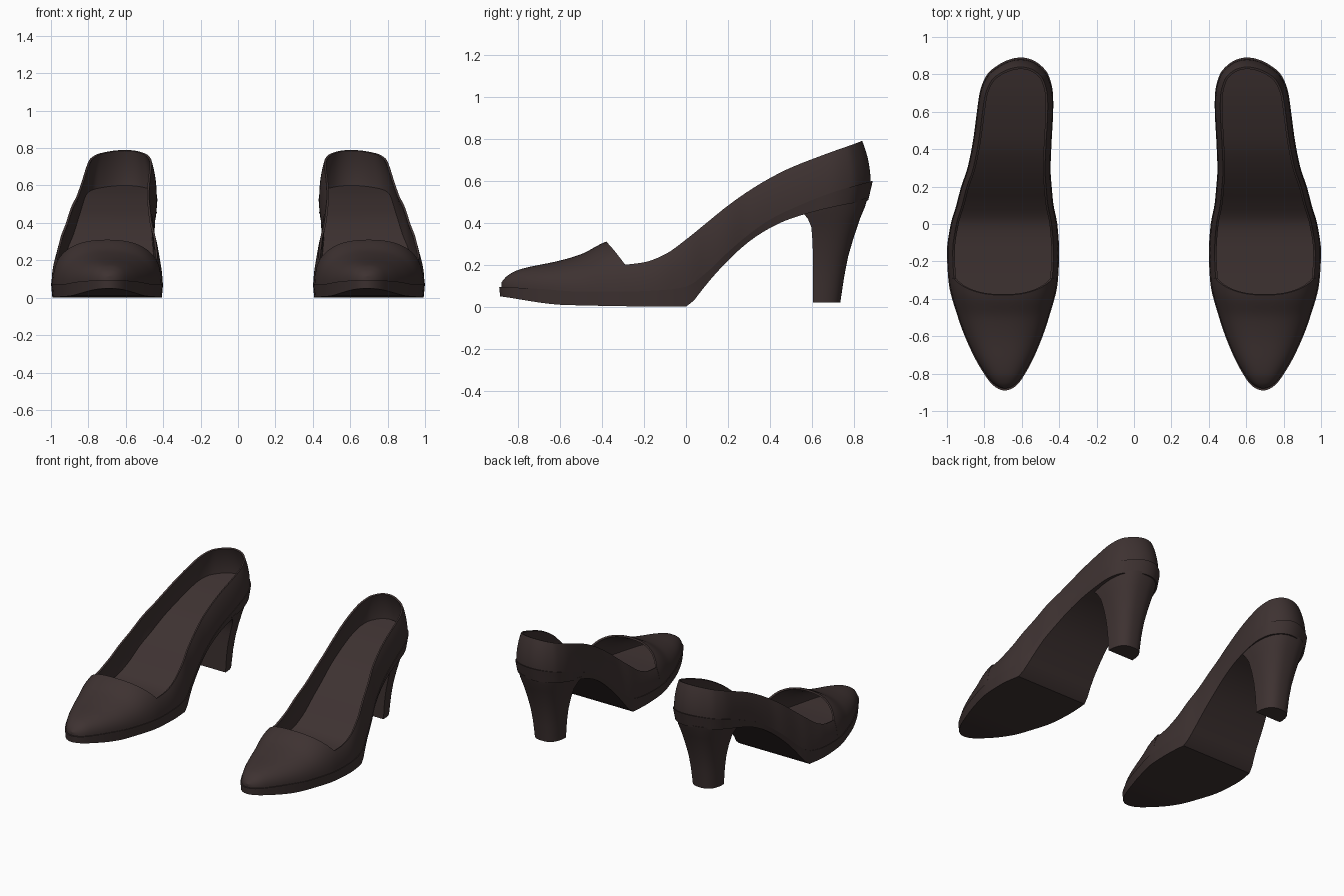
import bpy, bmesh, math

cube = bpy.data.objects.get("Cube")
if cube:
    bpy.data.objects.remove(cube)

# Single leather colour
leather = bpy.data.materials.new("dark brown leather")
leather.use_nodes = True
brown = (0.048, 0.032, 0.031, 1)
leather.diffuse_color = brown
bsdf = leather.node_tree.nodes["Principled BSDF"]
bsdf.inputs["Base Color"].default_value = brown
bsdf.inputs["Roughness"].default_value = 0.6

TIP = 0.89


def turn(y):
    """Angle along the shoe: toe is zero, back is pi."""
    return math.acos(max(-1, min(1, -y / TIP)))


def along(angle):
    return -TIP * math.cos(angle)


def curve(points, key=lambda y: y):
    """Smooth interpolation through points without overshoot."""
    xs = [key(p[0]) for p in points]
    ys = [p[1] for p in points]
    d = [(b - a) / (q - p) for a, b, p, q in zip(ys, ys[1:], xs, xs[1:])]
    m = [d[0]] + [2 * a * b / (a + b) if a * b > 0 else 0 for a, b in zip(d, d[1:])] + [d[-1]]

    def value(y):
        x = max(xs[0], min(xs[-1], key(y)))
        i = max(k for k in range(len(d)) if xs[k] <= x)
        w = xs[i + 1] - xs[i]
        t = (x - xs[i]) / w
        u = 1 - t
        return (ys[i] * (1 + 2 * t) * u * u + m[i] * w * t * u * u
                + ys[i + 1] * (3 - 2 * t) * t * t - m[i + 1] * w * t * t * u)
    return value


# Plan outline: centre line and half width
centre = curve([(-TIP, .69), (-.5, .698), (-.15, .70), (0, .695), (.1, .69), (.2, .682),
                (.3, .668), (.45, .65), (.6, .636), (.8, .622), (TIP, .605)])
half = curve([(-TIP, 0), (-.85, .075), (-.8, .11), (-.7, .165), (-.5, .243), (-.3, .293),
              (-.15, .30), (0, .285), (.1, .26), (.2, .242), (.3, .222), (.45, .21),
              (.6, .204), (.7, .196), (.8, .163), (.85, .113), (TIP, 0)], turn)
# Side profiles
sole_bottom = curve([(-TIP, .05), (-.57, .008), (0, 0), (.02, .012), (.1, .11), (.2, .22),
                     (.3, .31), (.4, .375), (.5, .42), (.7, .475), (TIP, .51)])
sole_top = curve([(-TIP, .095), (-.7, .085), (-.5, .072), (-.3, .072), (-.1, .08), (0, .095),
                  (.1, .165), (.2, .26), (.3, .345), (.4, .415), (.5, .465), (.7, .545), (TIP, .60)])
crown = curve([(-TIP, .10), (-.87, .128), (-.85, .148), (-.8, .175), (-.6, .22), (-.5, .25),
               (-.38, .31), (-.28, .335)])
rim = curve([(-.29, .20), (-.2, .212), (-.1, .25), (0, .32), (.1, .40), (.2, .48), (.3, .55),
             (.4, .61), (.5, .66), (.7, .735), (TIP, .79)])


def build(name, rows, closed=False, caps=False, flip=False, thickness=0):
    """Skin rows of points, mirror into a pair and shade."""
    bm = bmesh.new()
    grid = [[bm.verts.new(p) for p in row] for row in rows]
    for r, s in zip(grid, grid[1:]):
        for j in range(len(r) if closed else len(r) - 1):
            k = (j + 1) % len(r)
            quad = [r[j], r[k], s[k], s[j]]
            bm.faces.new(quad[::-1] if flip else quad)
    if caps:
        bm.faces.new(grid[0])
        bm.faces.new(grid[-1])
    bmesh.ops.remove_doubles(bm, verts=bm.verts, dist=0.0004)
    if closed:
        bmesh.ops.recalc_face_normals(bm, faces=bm.faces)
    mesh = bpy.data.meshes.new(name)
    bm.to_mesh(mesh)
    bm.free()
    mesh.materials.append(leather)
    obj = bpy.data.objects.new(name, mesh)
    bpy.context.collection.objects.link(obj)
    bpy.ops.object.select_all(action='DESELECT')
    obj.select_set(True)
    bpy.context.view_layer.objects.active = obj
    if thickness:
        solid = obj.modifiers.new("thickness", 'SOLIDIFY')
        solid.thickness = thickness
        solid.offset = -1
        bpy.ops.object.modifier_apply(modifier=solid.name)
    bpy.ops.object.shade_smooth_by_angle(angle=math.radians(35))
    obj.modifiers.new("pair", 'MIRROR').use_mirror_merge = False
    return obj


STEPS = 72
stations = [math.pi * i / STEPS for i in range(STEPS + 1)]


def slab(name, top, bottom, scale, undercut):
    """Plate following the outline, narrower underneath."""
    rows = []
    for a in stations:
        y = along(a) * scale
        c, h = centre(along(a)), half(along(a)) * scale
        low = y * (undercut if y > 0 else 0.995)
        rows.append([(c + h, y, top(y)), (c - h, y, top(y)),
                     (c - h * undercut, low, bottom(low)), (c + h * undercut, low, bottom(low))])
    build(name, rows, closed=True)


slab("sole", sole_top, sole_bottom, 1, 0.975)
slab("insole", lambda y: sole_top(y) + .009, lambda y: sole_top(y) - .004, 0.965, 1)

# Toe cover: arched sheet ending in a curved throat
ROUND = 0.85
SHRINK = 0.988
cover = []
for i in range(41):
    row = []
    for j in range(41):
        t = math.pi * j / 40
        rise = max(0, math.sin(t)) ** ROUND
        side = math.copysign(abs(math.cos(t)) ** ROUND, math.cos(t))
        end = -.29 - .09 * max(0, 2 * rise - 1)
        raw = along(turn(end / SHRINK) * i / 40)
        y = raw * SHRINK
        base = sole_top(y) - .004
        row.append((centre(raw) + half(raw) * SHRINK * side, y, base + rise * (crown(y) - base)))
    cover.append(row)
build("toe_cover", cover, flip=True, thickness=0.012)

# Side and back wall: one band around the heel, leaning inward at the rim
start = turn(-.292 / SHRINK)
path = []
for j in range(121):
    f = 1 - abs(j / 60 - 1)
    path.append((start + (math.pi - start) * f, 1 if j <= 60 else -1))
wall = []
for i in range(13):
    v = i / 12
    row = []
    for a, side in path:
        raw = along(a)
        h = half(raw) * SHRINK
        lean = min(.027, h * .15) * v ** 2.3
        back = max(0, (raw - .6) / (TIP - .6)) ** 2
        y = raw * SHRINK
        base = sole_top(y) - .004
        row.append((centre(raw) + side * (h - lean), y - .04 * back * v * v,
                    base + v * (rim(raw) - base)))
    wall.append(row)
build("side_wall", wall, thickness=0.012)

# Heel: flat front, rounded back; front height, front, back, half width, tilt
levels = [(.02, .605, .735, .10, 0), (.14, .605, .753, .108, 0), (.23, .605, .772, .12, .05),
          (.31, .603, .80, .138, .12), (.38, .597, .83, .158, .18), (.42, .58, .853, .175, .21),
          (.455, .55, .865, .188, .2)]
heel = []
for z, front, rear, width, tilt in levels:
    ring = []
    for j in range(25):
        t = math.pi * j / 24
        y = front + (rear - front) * max(0, math.sin(t)) ** .85
        x = .622 + width * math.copysign(abs(math.cos(t)) ** .75, math.cos(t))
        ring.append((x, y, z + tilt * (y - front)))
    heel.append(ring)
build("heel", heel, closed=True, caps=True)
